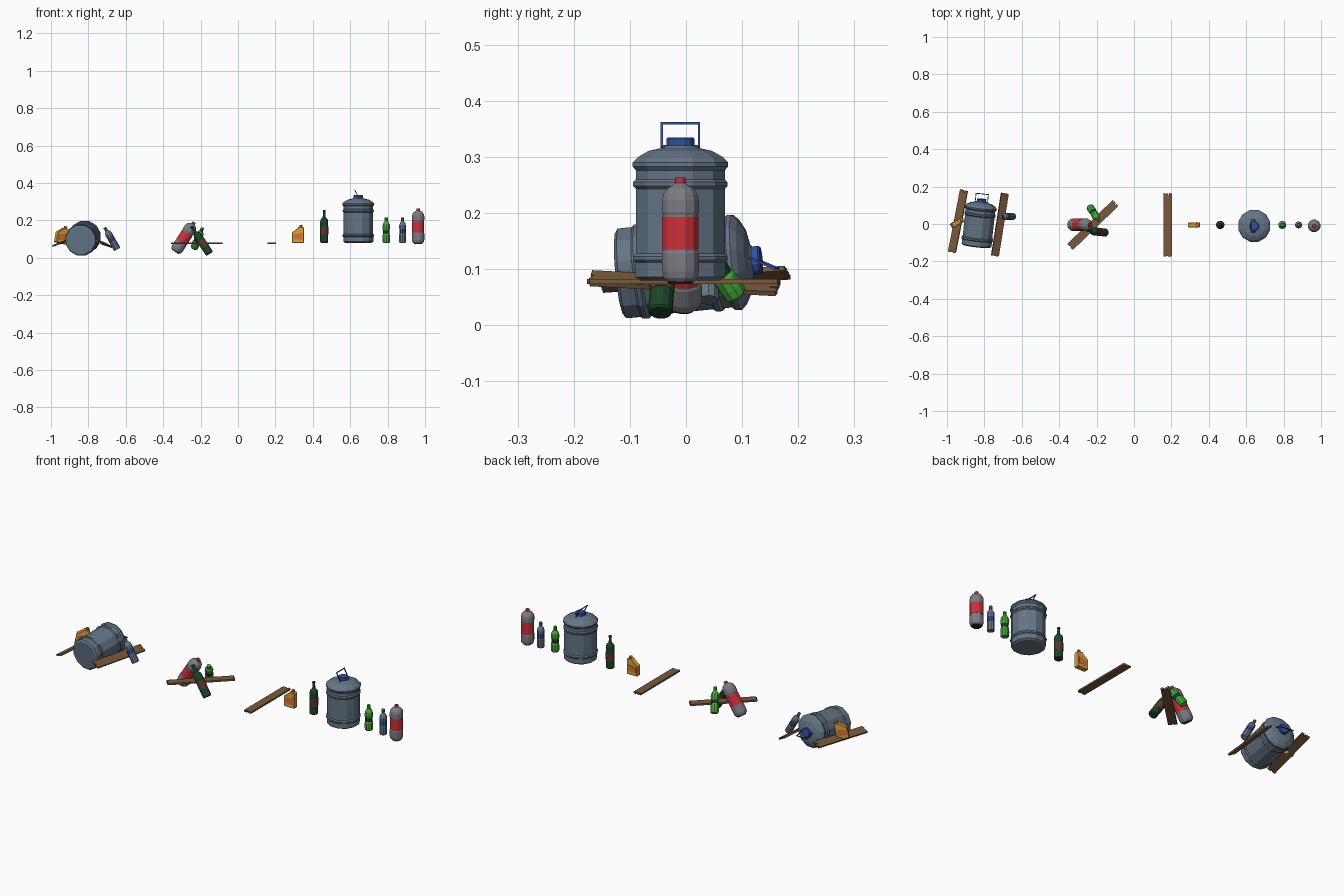
import bpy, bmesh, math
from mathutils import Vector, Matrix

if "Cube" in bpy.data.objects:
    bpy.data.objects.remove(bpy.data.objects["Cube"])

MATS = {}
COLORS = {
    'slate': (0.13, 0.18, 0.24), 'blue': (0.03, 0.08, 0.36), 'grey': (0.20, 0.20, 0.23),
    'red': (0.60, 0.03, 0.04), 'black': (0.015, 0.015, 0.015), 'green': (0.06, 0.40, 0.04),
    'bottle_green': (0.01, 0.06, 0.02), 'brown': (0.10, 0.04, 0.025), 'wood': (0.19, 0.10, 0.045),
    'yellow': (0.75, 0.36, 0.05), 'orange': (0.70, 0.17, 0.03)}


def mat(c):
    if c not in MATS:
        MATS[c] = bpy.data.materials.new(c)
        MATS[c].diffuse_color = (*COLORS[c], 1)
    return MATS[c]


def finish(name, bm, color, m):
    bmesh.ops.recalc_face_normals(bm, faces=bm.faces)
    me = bpy.data.meshes.new(name)
    bm.to_mesh(me)
    bm.free()
    me.materials.append(mat(color))
    ob = bpy.data.objects.new(name, me)
    ob.matrix_world = m
    bpy.context.collection.objects.link(ob)


def lathe(name, prof, color, m, n=12):
    """Closed solid of revolution from (radius, height) points."""
    bm = bmesh.new()
    rings = [[bm.verts.new((r * math.cos(2 * math.pi * (i + .5) / n),
                            r * math.sin(2 * math.pi * (i + .5) / n), z)) for i in range(n)]
             for r, z in prof]
    for a, b in zip(rings, rings[1:]):
        for i in range(n):
            j = (i + 1) % n
            bm.faces.new((a[i], a[j], b[j], b[i]))
    bm.faces.new(rings[0])
    bm.faces.new(rings[-1])
    finish(name, bm, color, m)


def slab(name, outline, t, color, m, upright=False, bevel=0):
    """Extruded outline, centred on its thickness; upright puts it in the xz plane."""
    bm = bmesh.new()
    d = Vector((0, t, 0)) if upright else Vector((0, 0, t))
    f = bm.faces.new([bm.verts.new((Vector((a, 0, b)) if upright else Vector((a, b, 0))) - d / 2)
                      for a, b in outline])
    r = bmesh.ops.extrude_face_region(bm, geom=[f])
    bmesh.ops.translate(bm, verts=[v for v in r['geom'] if isinstance(v, bmesh.types.BMVert)], vec=d)
    if bevel:
        bmesh.ops.bevel(bm, geom=bm.edges[:], offset=bevel, segments=1, affect='EDGES')
    finish(name, bm, color, m)


def bar(name, a, b, w, color, m):
    a, b = Vector(a), Vector(b)
    bm = bmesh.new()
    bmesh.ops.create_cube(bm, size=1)
    rot = (b - a).to_track_quat('Z', 'Y').to_matrix().to_4x4()
    bm.transform(Matrix.Translation((a + b) / 2) @ rot @ Matrix.Diagonal((w, w, (b - a).length + w, 1)))
    finish(name, bm, color, m)


def water_jug(m):
    lathe('jug_body', [(.074, 0), (.083, .006), (.083, .032), (.087, .036), (.087, .043), (.082, .048),
                       (.082, .163), (.087, .168), (.087, .175), (.082, .18), (.082, .196),
                       (.088, .203), (.088, .21), (.078, .22), (.058, .231), (.03, .237),
                       (.026, .24)], 'slate', m)
    lathe('jug_cap', [(.023, .238), (.026, .24), (.026, .252), (.023, .255)], 'blue', m)
    lo, hi = .239, .28
    for s in (-1, 1):
        bar('jug_handle_side', (.004, s * .033, lo), (-.018, s * .033, hi), .004, 'blue', m)
        bar('jug_handle_foot', (.004, s * .02, lo), (.004, s * .033, lo), .004, 'blue', m)
    bar('jug_handle_grip', (-.018, -.033, hi), (-.018, .033, hi), .004, 'blue', m)


def large_bottle(m):
    lathe('large_bottle_foot', [(.022, -.002), (.024, .004)], 'black', m)
    lathe('large_bottle_body', [(.026, .002), (.031, .008), (.034, .02), (.034, .053), (.0325, .056),
                                (.0325, .121), (.034, .125), (.034, .146), (.031, .158), (.024, .168),
                                (.013, .175), (.009, .178)], 'grey', m)
    lathe('large_bottle_label', [(.0335, .059), (.0335, .117)], 'red', m)
    lathe('large_bottle_cap', [(.0095, .175), (.0095, .187)], 'red', m)


def soda_bottle(m):
    lathe('soda_body', [(.017, 0), (.021, .005), (.022, .02), (.021, .042), (.018, .048), (.018, .068),
                        (.021, .074), (.022, .085), (.019, .1), (.010, .115), (.008, .123)], 'green', m, 10)
    lathe('soda_label', [(.019, .049), (.019, .067)], 'bottle_green', m, 10)
    lathe('soda_cap', [(.009, .122), (.009, .135)], 'green', m, 10)


def water_bottle(m):
    lathe('water_body', [(.017, 0), (.019, .004), (.019, .045), (.0175, .048), (.0175, .074), (.019, .078),
                         (.019, .092), (.015, .105), (.008, .114), (.007, .122)], 'slate', m, 10)
    lathe('water_label', [(.0187, .049), (.0187, .073)], 'blue', m, 10)
    lathe('water_cap', [(.008, .12), (.008, .135)], 'slate', m, 10)


def wine_bottle(m):
    lathe('wine_body', [(.019, 0), (.022, .004), (.022, .115), (.019, .126), (.009, .136), (.0075, .142),
                        (.006, .165), (.008, .166), (.008, .171), (.006, .175)], 'bottle_green', m)
    lathe('wine_label', [(.0226, .045), (.0226, .088)], 'brown', m)


def oil_jug(m):
    out = [(-.031, 0), (.031, 0), (.031, .08), (.027, .085), (.002, .085), (-.004, .077), (-.031, .056)]
    slab('oil_body', out, .027, 'yellow', m, True, .002)
    slab('oil_label', [(-.024, .018), (.024, .018), (.024, .054), (-.024, .045)], .0285, 'orange', m, True)
    lathe('oil_cap', [(.009, .084), (.009, .095)], 'orange', m @ Matrix.Translation((.016, 0, 0)), 8)


def plank(m):
    slab('plank', [(-.022, -.17), (-.006, -.17), (-.004, -.164), (.009, -.171), (.022, -.167),
                   (.022, .168), (.008, .17), (.006, .15), (.002, .168), (-.010, .17),
                   (-.012, .158), (-.014, .168), (-.022, .17)], .009, 'wood', m)


def at(x, y, z, rx=0, ry=0, rz=0):
    r = Matrix.Rotation
    return (Matrix.Translation((x, y, z)) @ r(math.radians(rz), 4, 'Z')
            @ r(math.radians(rx), 4, 'X') @ r(math.radians(ry), 4, 'Y'))


def lean(base, d):
    return Matrix.Translation(base) @ Vector(d).to_track_quat('Z', 'Y').to_matrix().to_4x4()


# Row of single items
plank(at(.18, -.005, .078))
oil_jug(at(.321, -.005, .08))
wine_bottle(at(.461, -.005, .08))
water_jug(at(.643, -.01, .08))
soda_bottle(at(.793, -.005, .08))
water_bottle(at(.88, -.005, .08))
large_bottle(at(.963, -.01, .076))

# Middle pile: three bottles around a plank
plank(at(-.22, -.005, .078, rz=-46))
large_bottle(lean((-.335, -.004, .033), (.54, 0, .84)))
soda_bottle(lean((-.235, .09, .052), (.33, -.52, .78)))
wine_bottle(lean((-.152, -.046, .022), (-.55, .06, .83)))

# Left pile: jug on its side, two planks, a small bottle and an oil jug
up = Vector((.027, .245, .024)).normalized()
side = up.cross(Vector((0, 0, 1))).normalized()
rot = Matrix((side.cross(up), side, up)).transposed().to_4x4()
water_jug(Matrix.Translation((-.842, -.118, .092)) @ rot)
plank(at(-.941, .015, .082, rx=4, ry=-22, rz=-11))
plank(at(-.717, -.003, .075, rx=-3, ry=28, rz=-9))
water_bottle(lean((-.645, .04, .045), (-.5, 0, .866)))
oil_jug(at(-.952, .003, .078, ry=12, rz=30))

for m in bpy.data.materials:
    if m.users and not m.is_grease_pencil:
        m.use_nodes = True
        m.node_tree.nodes["Principled BSDF"].inputs["Base Color"].default_value = m.diffuse_color
